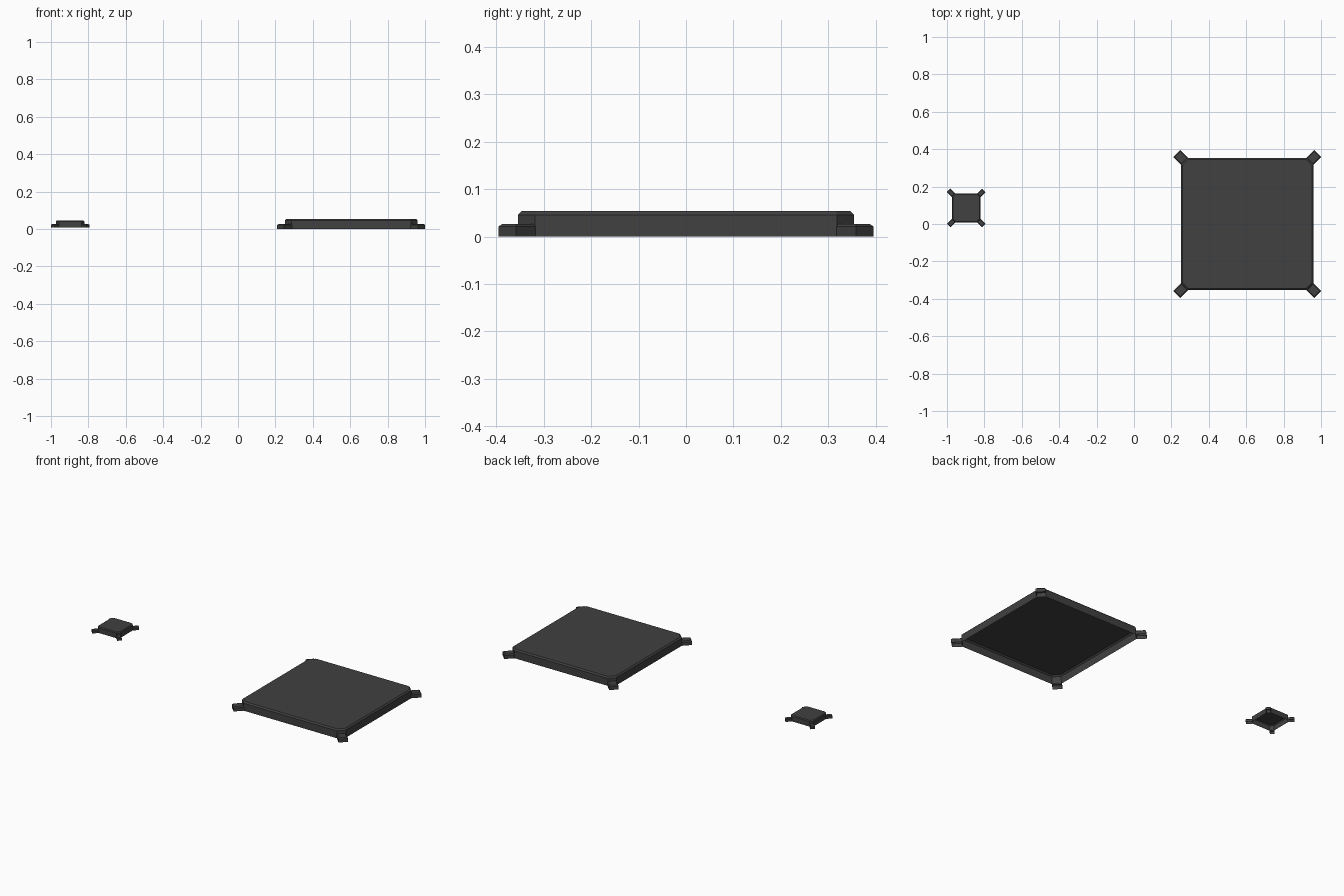
import bpy, bmesh, math
from mathutils import Matrix, Vector

if "Cube" in bpy.data.objects:
    bpy.data.objects.remove(bpy.data.objects["Cube"])

mat = bpy.data.materials.new("dark grey plastic")
mat.diffuse_color = (0.052, 0.052, 0.052, 1)
mat.use_nodes = True
mat.node_tree.nodes["Principled BSDF"].inputs["Base Color"].default_value = mat.diffuse_color


def open_shell(name, rings, matrix):
    """Skin stacked rings of points, cap the top, leave the underside open."""
    bm = bmesh.new()
    loops = [[bm.verts.new(matrix @ Vector(p)) for p in ring] for ring in rings]
    n = len(loops[0])
    for a, b in zip(loops, loops[1:]):
        for i in range(n):
            j = (i + 1) % n
            bm.faces.new((a[i], a[j], b[j], b[i]))
    bm.faces.new(loops[-1])
    mesh = bpy.data.meshes.new(name)
    bm.to_mesh(mesh)
    bm.free()
    mesh.materials.append(mat)
    ob = bpy.data.objects.new(name, mesh)
    bpy.context.collection.objects.link(ob)
    return ob


def octagon(h, cut, z):
    """Square of half size h with its corners cut off."""
    c = h - cut
    return [(h, -c, z), (h, c, z), (c, h, z), (-c, h, z),
            (-h, c, z), (-h, -c, z), (-c, -h, z), (c, -h, z)]


def rectangle(x0, x1, w, z):
    return [(x0, -w, z), (x1, -w, z), (x1, w, z), (x0, w, z)]


def cover(name, x, y, z0, half, cut, top, bevel, tip, width, leg_top, leg_bevel):
    # square lid with cut corners and a bevelled top edge
    place = Matrix.Translation((x, y, 0))
    open_shell(name + "_lid", [octagon(half, cut, z0),
                               octagon(half, cut, top - bevel),
                               octagon(half - bevel, cut * 0.9, top)], place)
    # diagonal feet at the four corners
    start = (2 * half - cut) / math.sqrt(2) - 0.001
    w, b = width / 2, leg_bevel
    for k in range(4):
        turn = place @ Matrix.Rotation(math.radians(45 + 90 * k), 4, 'Z')
        open_shell(f"{name}_foot_{k + 1}",
                   [rectangle(start, tip, w, z0),
                    rectangle(start, tip, w, leg_top - b),
                    rectangle(start, tip - b, w - b, leg_top)], turn)


cover("large_cover", 0.605, 0.0, 0.0, 0.354, 0.035, 0.054, 0.008,
      0.533, 0.053, 0.027, 0.006)
cover("small_cover", -0.897, 0.086, 0.008, 0.077, 0.016, 0.044, 0.005,
      0.133, 0.026, 0.026, 0.004)
